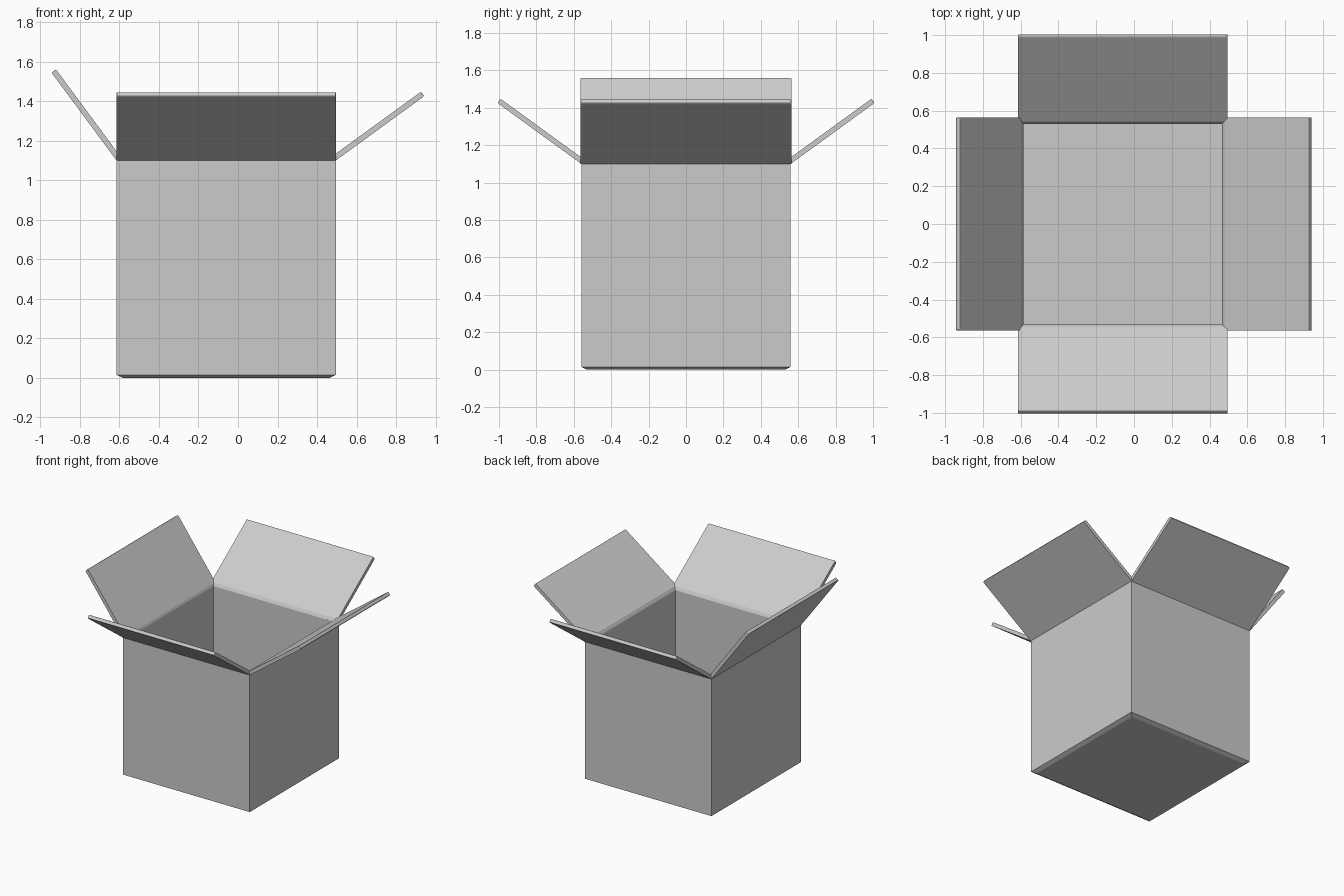
import bpy, bmesh
from math import sin, cos, radians
from mathutils import Vector

if "Cube" in bpy.data.objects:
    bpy.data.objects.remove(bpy.data.objects["Cube"])

X0, X1, Y = -0.615, 0.495, 0.56   # outer wall limits
H, T = 1.1, 0.03                  # wall height, board thickness


def finish(name, bm):
    bmesh.ops.recalc_face_normals(bm, faces=bm.faces)
    me = bpy.data.meshes.new(name)
    bm.to_mesh(me)
    bm.free()
    ob = bpy.data.objects.new(name, me)
    bpy.context.collection.objects.link(ob)
    return ob


# Open carton body: rectangular loops from the underside, up, over the rim and down inside
bm = bmesh.new()
loops = []
for inset, z in ((0.03, 0), (0, 0.015), (0, H), (T, H), (T, T)):
    a, b, c = X0 + inset, X1 - inset, Y - inset
    loops.append([bm.verts.new(p) for p in ((a, -c, z), (b, -c, z), (b, c, z), (a, c, z))])
for lo, hi in zip(loops, loops[1:]):
    for i in range(4):
        j = (i + 1) % 4
        bm.faces.new((lo[i], lo[j], hi[j], hi[i]))
bm.faces.new(loops[0])
bm.faces.new(loops[-1])
finish("box_body", bm)


def flap(name, hinge, out, half_width, angle, length=0.553):
    """Tilted board hinged on the rim, with a mitred lip to the inner wall."""
    hinge, out = Vector(hinge), Vector(out)
    up = Vector((0, 0, 1))
    side = out.cross(up)
    a = radians(angle)
    d = out * cos(a) + up * sin(a)
    n = up * cos(a) - out * sin(a)
    t = 0.028
    profile = [hinge, hinge + d * length, hinge + d * length + n * t,
               hinge + n * t, hinge - out * T]
    bm = bmesh.new()
    ends = []
    for s in (-1, 1):
        widths = [half_width] * 4 + [half_width - T]
        vs = [bm.verts.new(p + side * s * w) for p, w in zip(profile, widths)]
        bm.faces.new(vs[:4])
        bm.faces.new((vs[0], vs[3], vs[4]))
        ends.append(vs)
    l, r = ends
    for i in range(5):
        j = (i + 1) % 5
        bm.faces.new((l[i], l[j], r[j], r[i]))
    # Soften the free edge and the two sides of the board
    tip = {v for vs in ends for v in vs[1:3]}
    edges = [e for e in bm.edges if e.verts[0] in tip and e.verts[1] in tip]
    bmesh.ops.bevel(bm, geom=edges, offset=0.007, segments=2, profile=0.5, affect='EDGES')
    return finish(name, bm)


# Four flaps; the left one stands steeper
cx, wx = (X0 + X1) / 2, (X1 - X0) / 2
flap("front_flap", (cx, -Y, H), (0, -1, 0), wx, 36)
flap("back_flap", (cx, Y, H), (0, 1, 0), wx, 36)
flap("right_flap", (X1, 0, H), (1, 0, 0), Y + 0.004, 36)
flap("left_flap", (X0, 0, H), (-1, 0, 0), Y + 0.004, 53.5)
